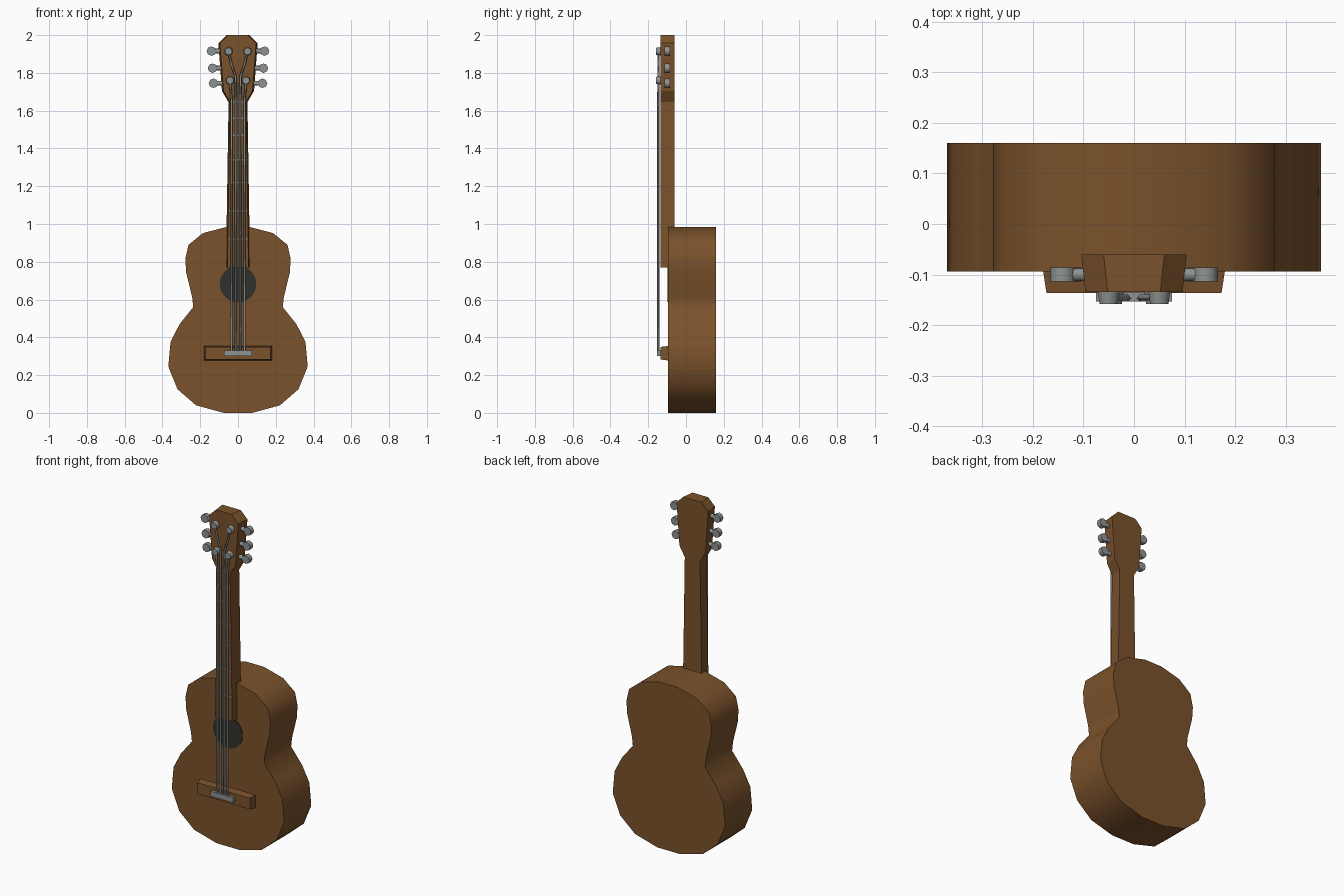
import bpy, bmesh, math
from mathutils import Vector, Matrix

if "Cube" in bpy.data.objects:
    bpy.data.objects.remove(bpy.data.objects["Cube"])


def material(name, rgb):
    m = bpy.data.materials.new(name)
    m.diffuse_color = (*rgb, 1)
    m.use_nodes = True
    m.node_tree.nodes["Principled BSDF"].inputs["Base Color"].default_value = m.diffuse_color
    return m


WOOD = material("brown_wood", (0.195, 0.084, 0.024))
METAL = material("grey_metal", (0.27, 0.29, 0.28))
DARK = material("dark_hole", (0.030, 0.031, 0.024))


def finish(bm, name, mat, smooth=None):
    bmesh.ops.recalc_face_normals(bm, faces=bm.faces)
    me = bpy.data.meshes.new(name)
    bm.to_mesh(me)
    bm.free()
    me.materials.append(mat)
    if smooth:
        me.shade_smooth()
        me.set_sharp_from_angle(angle=math.radians(smooth))
    ob = bpy.data.objects.new(name, me)
    bpy.context.collection.objects.link(ob)
    return ob


def prism(name, half, y_back, y_front, mat, inset=0.0, inset_z=0.0, smooth=None):
    """Mirror a right-hand (x, z) outline and extrude it along y."""
    outline = half + [(-x, z) for x, z in reversed(half)]
    mid = sum(z for _, z in half) / len(half)
    bm = bmesh.new()
    back = [bm.verts.new((x, y_back, z)) for x, z in outline]
    front = [bm.verts.new((x - math.copysign(inset, x), y_front, z - math.copysign(inset_z, z - mid)))
             for x, z in outline]
    bm.faces.new(back)
    bm.faces.new(front)
    n = len(outline)
    for i in range(n):
        j = (i + 1) % n
        bm.faces.new((back[i], back[j], front[j], front[i]))
    return finish(bm, name, mat, smooth)


def cylinder(name, p, q, r1, r2, sides, mat):
    p, q = Vector(p), Vector(q)
    d = q - p
    bm = bmesh.new()
    bmesh.ops.create_cone(bm, cap_ends=True, segments=sides, radius1=r1, radius2=r2, depth=d.length)
    bm.transform(Matrix.Translation((p + q) / 2) @ d.to_track_quat('Z', 'Y').to_matrix().to_4x4())
    return finish(bm, name, mat, 50)


def string(name, points, r):
    cu = bpy.data.curves.new(name, 'CURVE')
    cu.dimensions = '3D'
    cu.bevel_depth = r
    cu.bevel_resolution = 0
    cu.use_fill_caps = True
    sp = cu.splines.new('POLY')
    sp.points.add(len(points) - 1)
    for pt, co in zip(sp.points, points):
        pt.co = (*co, 1)
    cu.materials.append(METAL)
    bpy.context.collection.objects.link(bpy.data.objects.new(name, cu))


# Body, low-poly outline with smooth sides
prism("body", [(0.075, 0.0), (0.222, 0.04), (0.32, 0.125), (0.369, 0.245), (0.357, 0.377),
               (0.309, 0.47), (0.237, 0.56), (0.243, 0.615), (0.274, 0.74), (0.279, 0.815),
               (0.262, 0.89), (0.185, 0.952), (0.058, 0.985)], 0.16, -0.094, WOOD, smooth=50)

# Neck and headstock
prism("neck_and_headstock", [(0.064, 0.77), (0.05, 1.645), (0.085, 1.705), (0.104, 1.957), (0.06, 2.0)],
      -0.06, -0.134, WOOD, inset=0.008)

# Sound hole, bridge and saddle
cylinder("sound_hole", (0, -0.092, 0.683), (0, -0.097, 0.683), 0.097, 0.097, 24, DARK)
prism("bridge", [(0.18, 0.277), (0.18, 0.355)], -0.09, -0.136, WOOD, inset=0.007, inset_z=0.006)
prism("saddle", [(0.075, 0.302), (0.075, 0.331)], -0.13, -0.153, METAL)

# Frets
for i, z in enumerate((0.92, 1.07, 1.22, 1.34, 1.47, 1.56, 1.645)):
    w = 0.053 - 0.012 * (z - 0.77) / 0.88
    prism(f"fret_{i}", [(w, z - 0.003), (w, z + 0.003)], -0.13, -0.136, METAL)

for s, side in ((-1, "left"), (1, "right")):
    # Machine heads: shaft plus flat knob
    for i, (z, x) in enumerate(((1.915, 0.164), (1.825, 0.158), (1.745, 0.153))):
        cylinder(f"peg_shaft_{side}_{i}", (s * 0.07, -0.1, z), (s * (x - 0.03), -0.1, z),
                 0.013, 0.013, 10, METAL)
        cylinder(f"peg_knob_{side}_{i}", (s * (x - 0.023), -0.086, z), (s * (x - 0.023), -0.114, z),
                 0.025, 0.025, 8, METAL)
    # String posts on the headstock front
    for i, (x, z) in enumerate(((0.05, 1.914), (0.042, 1.76))):
        cylinder(f"string_post_{side}_{i}", (s * x, -0.13, z), (s * x, -0.158, z), 0.023, 0.019, 10, METAL)
    # Strings: inner pair reaches the upper posts, outer pair the lower posts
    string(f"inner_string_{side}", [(s * 0.012, -0.147, 0.305), (s * 0.011, -0.147, 1.645),
                                    (s * 0.013, -0.145, 1.78), (s * 0.036, -0.145, 1.85),
                                    (s * 0.05, -0.145, 1.914)], 0.006)
    string(f"outer_string_{side}", [(s * 0.035, -0.147, 0.305), (s * 0.034, -0.147, 1.645),
                                    (s * 0.042, -0.145, 1.76)], 0.006)
